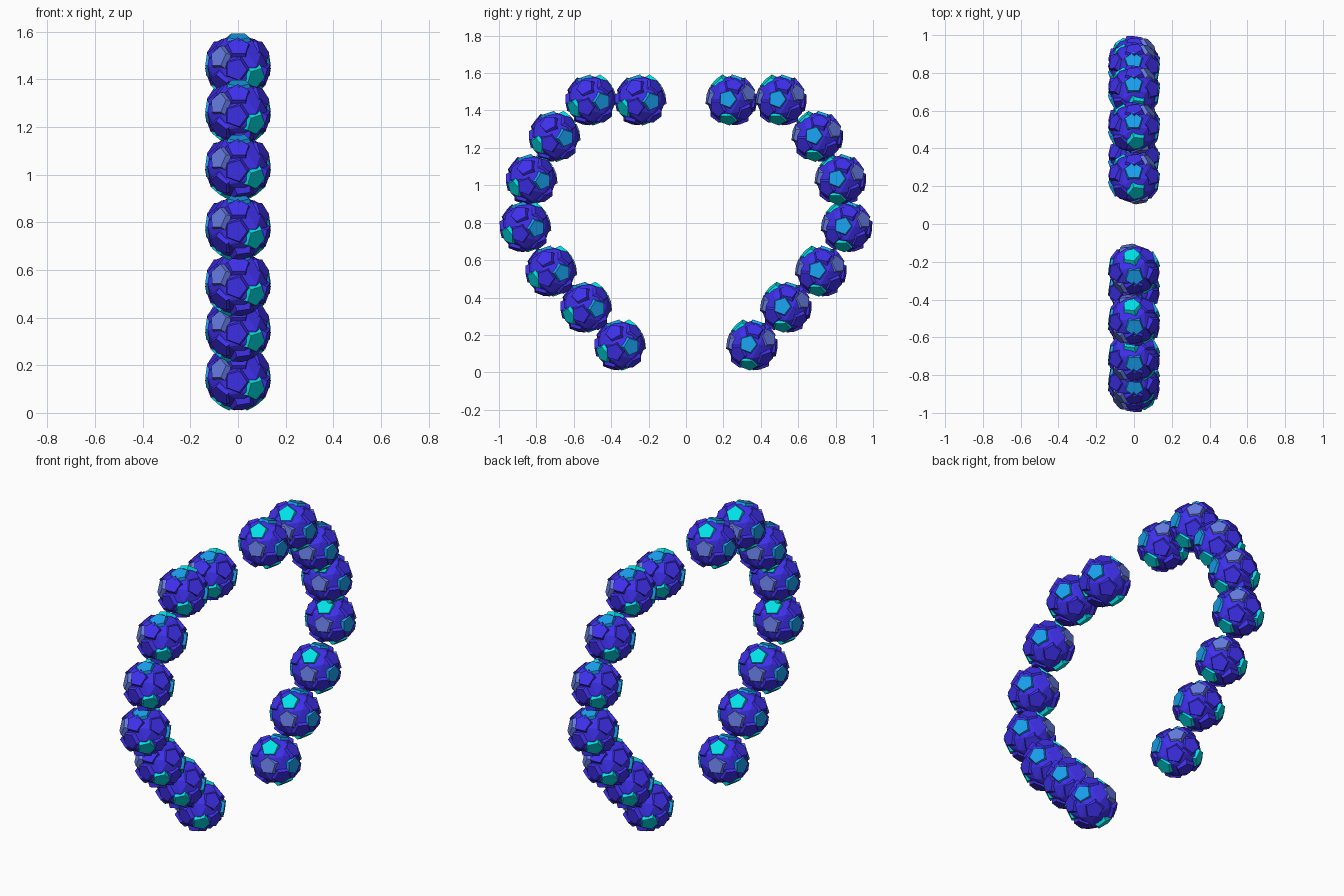
import bpy, bmesh, math, random
from mathutils import Vector, Matrix

if "Cube" in bpy.data.objects:
    bpy.data.objects.remove(bpy.data.objects["Cube"])

random.seed(4)

COLOURS = {
    "deep_blue": (0.05, 0.03, 0.85, 1),
    "azure": (0.01, 0.35, 0.85, 1),
    "cyan": (0.0, 0.75, 0.80, 1),
    "slate_blue": (0.13, 0.20, 0.75, 1),
}
NAMES = list(COLOURS)

# Raised pentagon plates on each bead: direction from the centre, colour
PLATES = [
    ((-0.02, 0.30, 0.93), 1), ((0.10, -0.58, 0.80), 2),
    ((0.98, -0.15, 0.05), 1), ((0.62, 0.72, 0.30), 3),
    ((-0.58, 0.72, -0.36), 2), ((0.55, -0.15, -0.80), 2),
    ((0.25, -0.92, 0.15), 3), ((-0.85, -0.45, -0.05), 1),
    ((0.80, 0.10, 0.65), 0), ((-0.80, 0.25, 0.55), 0),
    ((0.05, 0.98, -0.10), 0), ((-0.35, -0.60, -0.70), 0),
    ((0.60, 0.60, -0.55), 0), ((-0.15, 0.40, -0.90), 0),
    ((0.75, -0.60, -0.35), 0), ((-0.55, -0.60, 0.60), 0),
    ((-0.95, 0.25, -0.30), 0), ((0.00, 0.75, 0.62), 0),
]


def make_bead_mesh():
    bm = bmesh.new()
    # irregular faceted core
    bmesh.ops.create_icosphere(bm, subdivisions=2, radius=0.131)
    for v in bm.verts:
        v.co *= random.uniform(0.975, 1.03)
    # slightly tilted pentagon plates
    for direction, colour in PLATES:
        d = Vector(direction).normalized()
        tilt = Vector([random.uniform(-0.1, 0.1) for _ in range(3)])
        turn = (d + tilt).to_track_quat('Z', 'Y').to_matrix().to_4x4()
        spin = Matrix.Rotation(random.uniform(0, math.tau), 4, 'Z')
        before = set(bm.faces)
        bmesh.ops.create_cone(
            bm, cap_ends=True, segments=5, radius1=0.058, radius2=0.047,
            depth=0.03, matrix=Matrix.Translation(d * 0.117) @ turn @ spin)
        for f in set(bm.faces) - before:
            f.material_index = colour
    mesh = bpy.data.meshes.new("bead")
    bm.to_mesh(mesh)
    bm.free()
    for name in NAMES:
        mat = bpy.data.materials.new(name)
        mat.diffuse_color = COLOURS[name]
        mat.use_nodes = True
        mat.node_tree.nodes["Principled BSDF"].inputs["Base Color"].default_value = mat.diffuse_color
        mesh.materials.append(mat)
    return mesh


# Bead centres (y, z) along one half of the open ring
PATH = [(0.242, 1.455), (0.507, 1.455), (0.702, 1.26), (0.825, 1.03),
        (0.858, 0.777), (0.72, 0.54), (0.533, 0.347), (0.352, 0.145)]

bead = make_bead_mesh()
for side, label, angle in ((1, "back", 0), (-1, "front", math.pi)):
    for i, (y, z) in enumerate(PATH):
        ob = bpy.data.objects.new(f"{label}_bead_{i + 1}", bead)
        ob.location = (0, side * y, z)
        ob.rotation_euler.z = angle
        bpy.context.collection.objects.link(ob)
